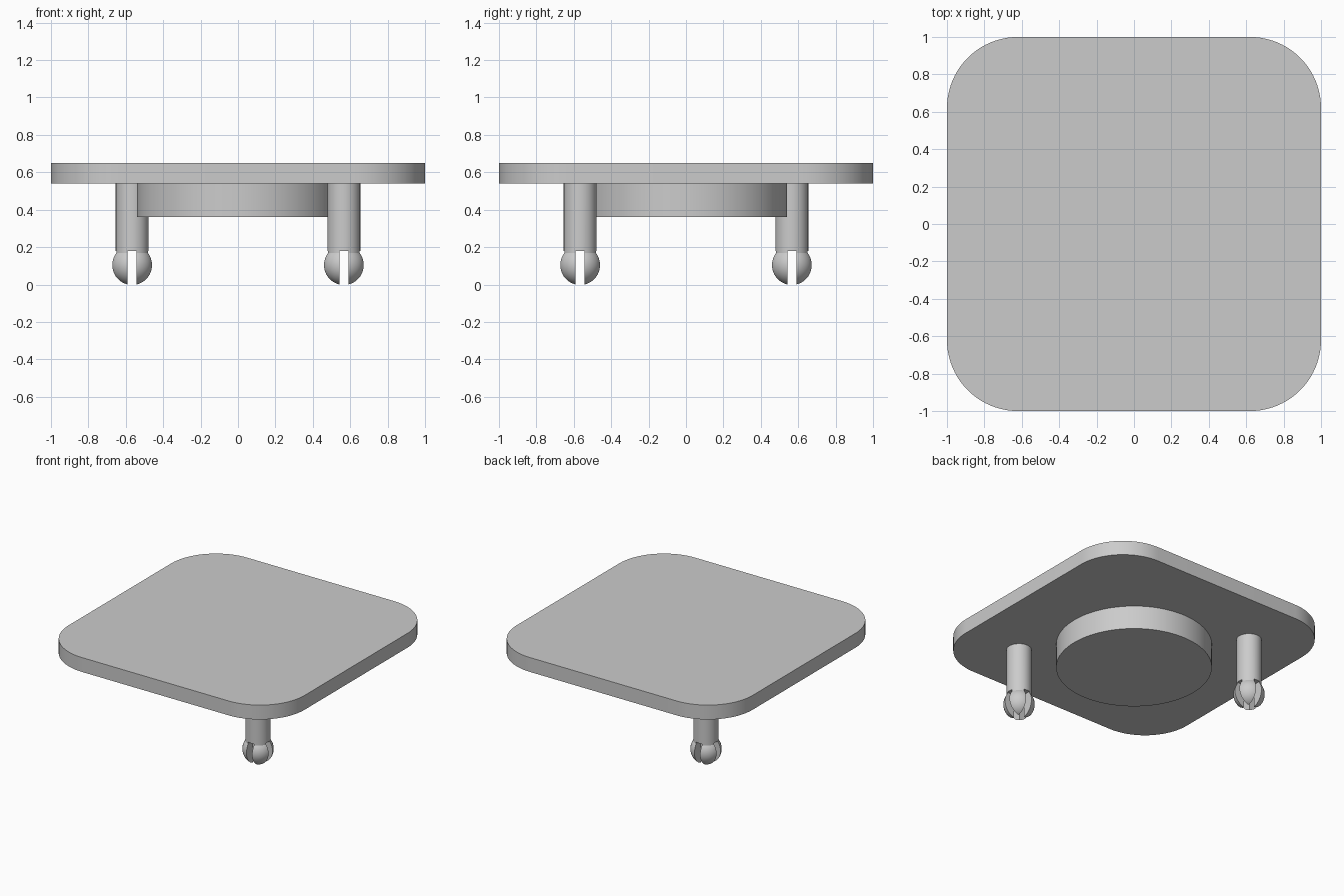
import bpy
import bmesh
from math import sin, cos, pi, asin, radians
from mathutils import Matrix, Vector

if "Cube" in bpy.data.objects:
    bpy.data.objects.remove(bpy.data.objects["Cube"], do_unlink=True)

grey = bpy.data.materials.new("light_grey")
grey.use_nodes = True
grey.diffuse_color = (0.6, 0.6, 0.6, 1)
grey.node_tree.nodes["Principled BSDF"].inputs["Base Color"].default_value = (0.6, 0.6, 0.6, 1)

PLATE_BOTTOM, PLATE_TOP = 0.54, 0.65


def make_object(name, bm):
    bmesh.ops.recalc_face_normals(bm, faces=bm.faces)
    mesh = bpy.data.meshes.new(name)
    bm.to_mesh(mesh)
    bm.free()
    mesh.materials.append(grey)
    obj = bpy.data.objects.new(name, mesh)
    bpy.context.collection.objects.link(obj)
    return obj


def select(obj):
    bpy.ops.object.select_all(action='DESELECT')
    obj.select_set(True)
    bpy.context.view_layer.objects.active = obj


def smooth(obj):
    select(obj)
    bpy.ops.object.shade_smooth_by_angle(angle=radians(30))


def prism(name, outline, bottom, top):
    """Extrude a flat outline from bottom to top."""
    bm = bmesh.new()
    face = bm.faces.new([bm.verts.new((x, y, bottom)) for x, y in outline])
    result = bmesh.ops.extrude_face_region(bm, geom=[face])
    moved = [v for v in result["geom"] if isinstance(v, bmesh.types.BMVert)]
    bmesh.ops.translate(bm, verts=moved, vec=(0, 0, top - bottom))
    obj = make_object(name, bm)
    smooth(obj)


def rounded_square(half, radius, steps=20):
    points = []
    inner = half - radius
    for corner, (sx, sy) in enumerate([(1, 1), (-1, 1), (-1, -1), (1, -1)]):
        for i in range(steps + 1):
            a = (corner + i / steps) * pi / 2
            points.append((sx * inner + radius * cos(a), sy * inner + radius * sin(a)))
    return points


def slot_cutter(size, location):
    bm = bmesh.new()
    bmesh.ops.create_cube(bm, size=1, matrix=Matrix.LocRotScale(Vector(location), None, Vector(size)))
    cutter = make_object("slot_cutter", bm)
    cutter.hide_render = True
    return cutter


def peg(name, x, y):
    """Round stem with a ball end, split by two crossed slots."""
    stem, ball, centre, gap, slot_top = 0.088, 0.109, 0.104, 0.048, 0.18
    join = pi - asin(stem / ball)
    profile = [(ball * sin(join * i / 20), centre - ball * cos(join * i / 20)) for i in range(21)]
    profile += [(stem, PLATE_BOTTOM), (0, PLATE_BOTTOM)]

    bm = bmesh.new()
    verts = [bm.verts.new((r, 0, z)) for r, z in profile]
    edges = [bm.edges.new(pair) for pair in zip(verts, verts[1:])]
    bmesh.ops.spin(bm, geom=verts + edges, cent=(0, 0, 0), axis=(0, 0, 1), angle=2 * pi, steps=48)
    bmesh.ops.remove_doubles(bm, verts=bm.verts, dist=0.0001)
    bmesh.ops.translate(bm, verts=bm.verts, vec=(x, y, 0))
    obj = make_object(name, bm)

    # Crossed slots
    depth = slot_top + 0.1
    for size in [(gap, 0.4, depth), (0.4, gap, depth)]:
        cutter = slot_cutter(size, (x, y, slot_top - depth / 2))
        mod = obj.modifiers.new("slot", 'BOOLEAN')
        mod.operation = 'DIFFERENCE'
        mod.solver = 'EXACT'
        mod.object = cutter
        select(obj)
        bpy.ops.object.modifier_apply(modifier=mod.name)
        bpy.data.objects.remove(cutter, do_unlink=True)
    smooth(obj)


# Rounded square top plate
prism("top_plate", rounded_square(1, 0.38), PLATE_BOTTOM, PLATE_TOP)

# Round boss under the plate
circle = [(0.54 * cos(2 * pi * i / 96), 0.54 * sin(2 * pi * i / 96)) for i in range(96)]
prism("round_boss", circle, 0.36, PLATE_BOTTOM)

# Snap pegs on opposite corners
peg("front_left_peg", 0.566, -0.566)
peg("back_right_peg", -0.566, 0.566)
